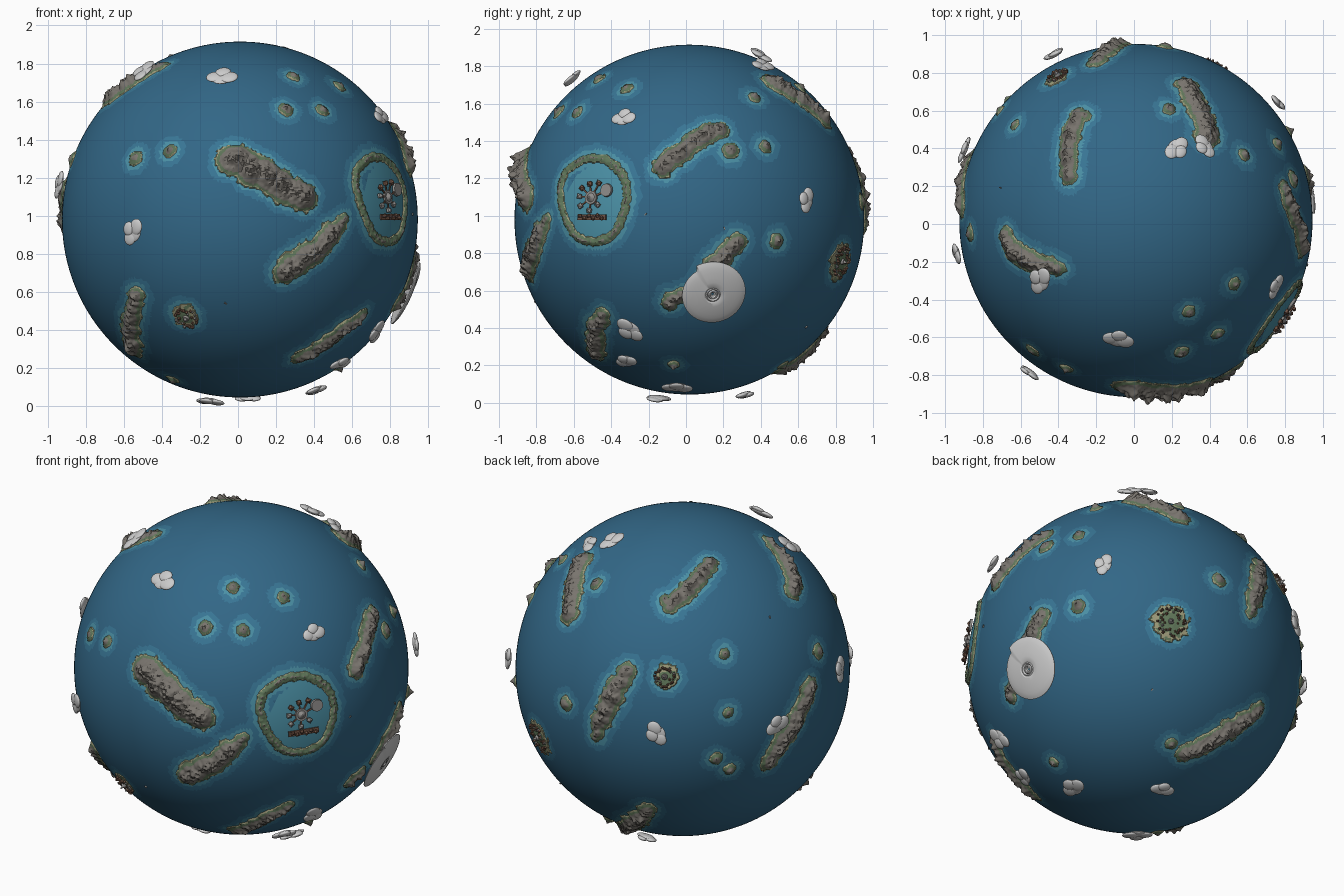
import bpy, bmesh, math, random
from mathutils import Vector, Matrix, noise, kdtree

if "Cube" in bpy.data.objects:
    bpy.data.objects.remove(bpy.data.objects["Cube"])

random.seed(4)
CENTRE, R = Vector((0.01, 0.018, 0.98)), 0.935
VIEWS = {'F': (-90, 0), 'R': (0, 0), 'T': (-90, 90), 'A': (-55.5, 23.5), 'B': (125, 23.5), 'C': (51, -31)}
shores = []  # (direction, radius) of every piece of land, used to tint the shallows


def material(name, r, g, b):
    m = bpy.data.materials.new(name)
    m.diffuse_color = (r, g, b, 1)
    m.use_nodes = True
    m.node_tree.nodes["Principled BSDF"].inputs["Base Color"].default_value = m.diffuse_color
    return m


DEEP = material("deep_water", .032, .135, .24)
MID = material("mid_water", .04, .18, .30)
SHALLOW = material("shallow_water", .07, .28, .38)
SAND = material("sand", .33, .32, .19)
GREEN = material("grass", .115, .18, .10)
ROCK = material("rock", .19, .175, .155)
BROWN = material("timber", .17, .09, .06)
GREY = material("stone", .28, .27, .26)
CLOUD = material("cloud", .58, .58, .58)


def direction(view, u, v, alt=1.0):
    """Point seen at (u, v), in planet radii from the disc centre -> unit direction."""
    a, e = (math.radians(t) for t in VIEWS[view])
    fwd = Vector((math.cos(e) * math.cos(a), math.cos(e) * math.sin(a), math.sin(e)))
    right = Vector((-math.sin(a), math.cos(a), 0))
    depth = math.sqrt(max(0, alt * alt - u * u - v * v))
    return (right * u + fwd.cross(right) * v + fwd * depth).normalized()


def axes(n):
    east = Vector((0, 0, 1)).cross(n).normalized()
    return east, n.cross(east)


def frame(n, alt, spin=0.0):
    """Matrix that stands a part upright on the planet."""
    e, t = axes(n)
    m = Matrix((e, t, n)).transposed().to_4x4()
    return Matrix.Translation(CENTRE + n * R * alt) @ m @ Matrix.Rotation(spin, 4, 'Z')


def finish(name, bm, mats, angle=40):
    me = bpy.data.meshes.new(name)
    bmesh.ops.recalc_face_normals(bm, faces=bm.faces) if name != "land" else None
    bm.to_mesh(me)
    bm.free()
    for m in mats:
        me.materials.append(m)
    me.shade_smooth()
    me.set_sharp_from_angle(angle=math.radians(angle))
    ob = bpy.data.objects.new(name, me)
    bpy.context.collection.objects.link(ob)
    return ob


def island(name, view, pts, peak=0.75, step=0.0075):
    """Chain of rocky peaks along (u, v, radius) points, with a green and sandy shore."""
    lobes = []
    raw = [(direction(view, u, v), r) for u, v, r in pts]
    for (a, ra), (b, rb) in zip(raw, raw[1:] + raw[-1:]):
        n = max(1, round((b - a).length / (0.55 * (ra + rb) / 2)))
        for i in range(n):
            r = ra + (rb - ra) * i / n
            p = a.lerp(b, i / n)
            p += Vector([random.uniform(-.2, .2) * r for _ in range(3)])
            lobes.append((p.normalized(), r, r * peak * random.uniform(.65, 1.15)))
    shores.extend((p, r) for p, r, h in lobes)
    mid = sum((p for p, r, h in lobes), Vector()).normalized()
    e, t = axes(mid)
    xs = [p.dot(e) / p.dot(mid) for p, r, h in lobes]
    ys = [p.dot(t) / p.dot(mid) for p, r, h in lobes]
    pad = 1.5 * max(r for p, r, h in lobes)
    x0, y0 = min(xs) - pad, min(ys) - pad
    nx, ny = int((max(xs) + pad - x0) / step) + 1, int((max(ys) + pad - y0) / step) + 1
    bm, grid = bmesh.new(), {}
    for i in range(nx):
        for j in range(ny):
            d = (mid + e * (x0 + i * step) + t * (y0 + j * step)).normalized()
            rough = noise.noise(d * 28)
            shelf, h = -1, 0
            for p, r, top in lobes:
                k = (d - p).length / r
                shelf = max(shelf, 1.15 - k + .3 * rough)
                h = max(h, top * max(0, 1 - k * .95))
            h *= 1 + .5 * noise.noise(d * 55)
            z = .005 + h if shelf > 0 else -.006
            grid[i, j] = (bm.verts.new(CENTRE + d * R * (1 + z)), shelf, z + .003 * rough)
    for i in range(nx - 1):
        for j in range(ny - 1):
            q = [grid[i, j], grid[i + 1, j], grid[i + 1, j + 1], grid[i, j + 1]]
            if max(s for v, s, z in q) > 0:
                f = bm.faces.new([v for v, s, z in q])
                z = sum(z for v, s, z in q) / 4
                f.material_index = 0 if z < .0065 else 1 if z < .015 else 2
    bmesh.ops.delete(bm, geom=[v for v in bm.verts if not v.link_faces], context='VERTS')
    return finish(name, bm, (SAND, GREEN, ROCK), 35)


# mountain ranges
island("front_range", 'F', [(-.03, .34, .085), (.08, .28, .08), (.21, .20, .085), (.34, .12, .08)], .8)
island("front_lower_range", 'F', [(.26, -.29, .07), (.39, -.20, .07), (.48, -.11, .06), (.59, 0, .03)])
island("front_bottom_range", 'F', [(.35, -.77, .05), (.48, -.69, .06), (.58, -.61, .055), (.69, -.54, .035)])
island("front_left_range", 'F', [(-.58, -.41, .045), (-.60, -.52, .05), (-.61, -.64, .06), (-.60, -.73, .06)])
island("right_range", 'R', [(-.15, .30, .06), (-.02, .41, .055), (.08, .47, .055), (.17, .51, .05)])
island("storm_range", 'R', [(.05, -.37, .04), (.15, -.26, .06), (.27, -.12, .05)])
island("storm_islet", 'R', [(-.12, -.47, .045), (-.05, -.43, .04)])
island("top_range", 'T', [(.29, .76, .065), (.345, .66, .065), (.38, .565, .065), (.41, .475, .07)])
island("top_back_range", 'T', [(-.28, .59, .03), (-.33, .60, .04), (-.36, .52, .055), (-.385, .41, .05), (-.38, .25, .045)])
island("top_left_range", 'T', [(-.73, -.09, .05), (-.67, -.19, .065), (-.57, -.24, .06), (-.43, -.27, .035)])
island("left_range", 'B', [(.76, -.09, .055), (.71, -.22, .06), (.61, -.39, .07), (.51, -.54, .055)])
island("back_range", 'B', [(-.33, .01, .05), (-.41, -.13, .065), (-.49, -.28, .055), (-.52, -.39, .03)])
island("back_bottom_range", 'C', [(.30, -.49, .055), (.43, -.435, .065), (.57, -.35, .065), (.73, -.24, .05)])

# small islets
for view, u, v, r in [
        ('F', -.59, .35, .04), ('F', -.40, .38, .035), ('F', .25, .62, .04), ('F', .47, .61, .035),
        ('F', .30, .80, .035), ('F', .56, .75, .035), ('F', -.37, -.90, .035), ('R', .23, .39, .045),
        ('R', .43, .42, .035), ('R', .365, .695, .035), ('R', .50, -.12, .04), ('R', -.09, -.83, .032),
        ('T', .19, .63, .035), ('B', .81, .125, .042), ('B', -.70, -.185, .042), ('B', .25, .12, .03),
        ('B', .27, -.24, .03), ('B', .20, -.51, .037), ('B', .28, -.58, .035), ('C', .21, -.45, .032)]:
    island("islet", view, [(u, v, r)])

# atoll: closed ring of low land around a lagoon
ring = [i * math.tau / 40 for i in range(41)]
island("atoll_rim", 'R', [(-.547 + (.188 + .012 * math.sin(3 * a)) * math.cos(a),
                           .114 + (.25 + .012 * math.cos(2 * a)) * math.sin(a), .023) for a in ring], .6, .0065)
lagoon = direction('R', -.547, .114)


def block(bm, m, x, y, z, sx, sy, sz, spin=0, mat=0, roof=False):
    """Box (optionally with a pyramid roof) standing in a local frame."""
    at = m @ Matrix.Translation((x, y, z)) @ Matrix.Rotation(spin, 4, 'Z')
    old = set(bm.faces)
    bmesh.ops.create_cube(bm, size=1, matrix=at @ Matrix.Translation((0, 0, sz / 2)) @ Matrix.Diagonal((sx, sy, sz, 1)))
    if roof:
        bmesh.ops.create_cone(bm, segments=4, cap_ends=True, radius1=sx * .85, radius2=0, depth=sz * .8,
                              matrix=at @ Matrix.Translation((0, 0, sz * 1.4)) @ Matrix.Rotation(math.pi / 4, 4, 'Z'))
    for f in set(bm.faces) - old:
        f.material_index = mat


def drum(bm, m, x, y, z, r1, r2, h, mat=1, n=20):
    old = set(bm.faces)
    bmesh.ops.create_cone(bm, segments=n, cap_ends=True, radius1=r1, radius2=r2, depth=h,
                          matrix=m @ Matrix.Translation((x, y, z + h / 2)))
    for f in set(bm.faces) - old:
        f.material_index = mat


# round town islands with clustered houses
for view, u, v, r in [('F', -.30, -.55, .07), ('C', .20, .286, .10), ('T', -.44, .815, .065)]:
    island("town_island", view, [(u, v, r)], .08)
    m, bm = frame(direction(view, u, v), 1.006), bmesh.new()
    drum(bm, m, 0, 0, 0, .018, .014, .016)
    drum(bm, m, 0, 0, .016, .009, .002, .018)
    for i in range(int(r * 420)):
        a, d = i * 2.4, r * (.33 + .55 * math.sqrt(random.random()))
        s = random.uniform(.008, .013)
        block(bm, m, d * math.cos(a), d * math.sin(a), -.002, s, s, s * .9, a, i % 4 == 0, True)
    finish("town_houses", bm, (BROWN, GREY), 30)

# stilt village in the lagoon: hub, arms with huts, round deck and pier
m, bm = frame(lagoon, 1.0), bmesh.new()
drum(bm, m, -.01, .01, .004, .036, .036, .012)
drum(bm, m, -.01, .01, .016, .024, .006, .016)
drum(bm, m, .085, .05, .004, .036, .034, .014)
block(bm, m, .04, .03, .008, .07, .01, .005, .4)
for a, d in [(100, .075), (60, .09), (140, .08), (175, .075), (215, .08), (265, .07), (320, .06)]:
    a = math.radians(a)
    c, s = math.cos(a), math.sin(a)
    block(bm, m, -.01 + c * d / 2, .01 + s * d / 2, .008, d, .008, .005, a)
    block(bm, m, -.01 + c * d, .01 + s * d, .004, .022, .022, .014, a, a > 3, True)
block(bm, m, 0, -.095, .002, .18, .03, .009)
for i in range(6):
    block(bm, m, -.07 + .028 * i, -.095 + .006 * (-1) ** i, .009, .017, .015, .012, .2 * i, 0, True)
finish("stilt_village", bm, (BROWN, GREY), 30)

# small boats
bm = bmesh.new()
for view, u, v in [('R', -.25, .03), ('R', .20, -.05), ('F', -.08, -.47), ('B', .52, .33), ('C', .09, -.12)]:
    block(bm, frame(direction(view, u, v), 1), 0, 0, 0, .014, .006, .007, u * 9)
finish("boats", bm, (GREY,), 30)

# ocean sphere tinted by distance from the shore
kd = kdtree.KDTree(len(shores))
for i, (p, r) in enumerate(shores):
    kd.insert(p, i)
kd.balance()
bm = bmesh.new()
bmesh.ops.create_icosphere(bm, subdivisions=7, radius=R, matrix=Matrix.Translation(CENTRE))
for f in bm.faces:
    d = (f.calc_center_median() - CENTRE).normalized()
    gap = min(k - shores[i][1] for _, i, k in kd.find_n(d, 3)) + .012 * noise.noise(d * 20)
    f.material_index = 2 if gap < .028 or (d - lagoon).length < .2 else 1 if gap < .06 else 0
finish("ocean", bm, (DEEP, MID, SHALLOW), 60)

# clouds: overlapping flattened puffs (view, u, v, puff radius, spread angle)
for view, u, v, r, ang in [
        ('F', -.10, .80, .06, .2), ('F', -.60, -.07, .055, 1.2), ('T', .23, .41, .055, 1.5), ('T', .39, .42, .05, 0),
        ('T', -.54, -.34, .06, 2.2), ('R', -.375, .58, .05, .3), ('R', .67, .11, .05, 1.5), ('R', -.34, -.63, .06, 2.4),
        ('R', -.36, -.81, .05, .5), ('R', -.07, -.96, .06, .2), ('B', -.155, -.36, .055, 2.3), ('B', .565, -.315, .055, .6),
        ('B', .94, .01, .055, 1.4), ('C', .16, -.72, .05, .4), ('C', .02, -1.0, .06, .1)]:
    m, bm = frame(direction(view, u, v, 1.05), 1.048, ang), bmesh.new()
    for k, (x, y, s) in enumerate([(0, 0, 1), (-.65, .15, .75), (.6, -.2, .8), (.15, .5, .7)]):
        bmesh.ops.create_uvsphere(bm, u_segments=20, v_segments=10, radius=1, matrix=m @ Matrix.Translation(
            (x * r, y * r, .003 * k)) @ Matrix.Diagonal((s * r, s * r * .85, .013, 1)))
    finish("cloud", bm, (CLOUD,), 60)

# spiral storm: curved disc with a stepped spiral edge and ringed eye
n, bm = direction('R', .135, -.43, 1.05), bmesh.new()
e, t = axes(n)
radii = (.006, .012, .016, .022, .027, .034, .04, .048, .07, .095, .12, .145, .165, .18)
lift = (-.012, -.010, .006, .006, -.002, .006, .003, .008, .007, .006, .005, .003, 0, -.005)
N = 72
for side in (1, -1):
    rows = []
    for r, z in zip(radii, lift):
        row = []
        for i in range(N):
            a = 2.2 + math.tau * i / N
            q = r * (1 + (.16 * (i / N - .5) if r > .06 else 0))
            h = 1.05 + (z + .004 * (i / N) * (r > .06) if side > 0 else -.014 if r < .17 else -.008)
            d = (n + e * q * math.cos(a) + t * q * math.sin(a)).normalized()
            row.append(bm.verts.new(CENTRE + d * R * h))
        rows.append(row)
    for a, b in zip(rows, rows[1:]):
        for i in range(N):
            j = (i + 1) % N
            bm.faces.new((a[i], a[j], b[j], b[i]))
    if side > 0:
        rim = rows[-1]
for i in range(N):
    j = (i + 1) % N
    bm.faces.new((rim[i], rim[j], rows[-1][j], rows[-1][i]))
finish("spiral_storm", bm, (CLOUD,), 30)
